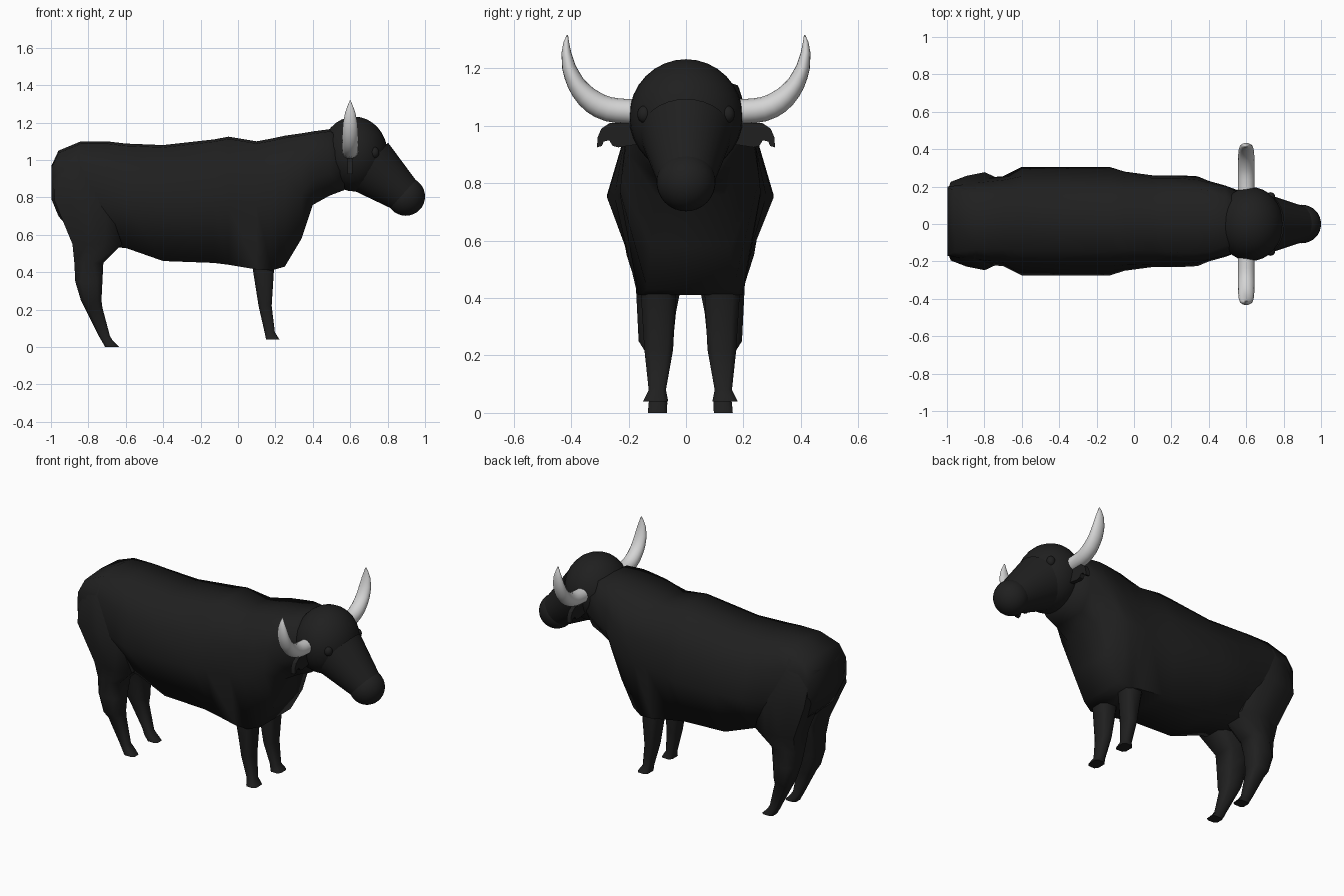
import bpy, bmesh, math
from mathutils import Vector, Matrix

BODY_Y = 0.015  # the body sits slightly off the head's centre line


def material(name, rgb):
    m = bpy.data.materials.new(name)
    m.diffuse_color = (*rgb, 1)
    return m


black = material("black_hide", (0.014, 0.014, 0.014))
ivory = material("pale_grey_horn", (0.66, 0.66, 0.66))


def finish(name, bm, mat, angle=50):
    bmesh.ops.recalc_face_normals(bm, faces=bm.faces)
    me = bpy.data.meshes.new(name)
    bm.to_mesh(me)
    bm.free()
    ob = bpy.data.objects.new(name, me)
    bpy.context.collection.objects.link(ob)
    me.materials.append(mat)
    bpy.ops.object.select_all(action='DESELECT')
    ob.select_set(True)
    bpy.context.view_layer.objects.active = ob
    bpy.ops.object.shade_smooth_by_angle(angle=math.radians(angle))
    return ob


def loft(name, rings, mat, angle=50):
    """Skin a list of equal-length point rings and cap both ends."""
    bm = bmesh.new()
    loops = [[bm.verts.new(p) for p in r] for r in rings]
    n = len(loops[0])
    for a, b in zip(loops, loops[1:]):
        for i in range(n):
            j = (i + 1) % n
            bm.faces.new((a[i], a[j], b[j], b[i]))
    bm.faces.new(loops[0])
    bm.faces.new(loops[-1])
    return finish(name, bm, mat, angle)


def ball(name, centre, size, mat, seg=32):
    bm = bmesh.new()
    bmesh.ops.create_uvsphere(bm, u_segments=seg, v_segments=seg // 2, radius=1,
                              matrix=Matrix.Translation(centre) @ Matrix.Diagonal((*size, 1)))
    return finish(name, bm, mat)


# Torso: x, bottom z, bottom w, middle z, middle w, shoulder z, shoulder w, top z, top w
stations = [
    (-.997, .79, .13, .84, .185, .92, .185, .97, .18),
    (-.96, .70, .11, .83, .19, .98, .19, 1.05, .165),
    (-.84, .56, .12, .80, .23, .98, .205, 1.10, .15),
    (-.70, .535, .13, .76, .24, .95, .22, 1.10, .15),
    (-.60, .53, .15, .76, .29, .93, .24, 1.088, .16),
    (-.40, .46, .17, .75, .29, .92, .24, 1.08, .16),
    (-.13, .45, .17, .75, .29, .92, .24, 1.11, .16),
    (-.05, .44, .175, .755, .265, .92, .235, 1.125, .15),
    (.10, .415, .185, .76, .245, .92, .23, 1.10, .16),
    (.18, .41, .18, .76, .245, .92, .23, 1.115, .165),
    (.25, .43, .15, .77, .245, .92, .23, 1.13, .17),
    (.34, .58, .14, .82, .24, .97, .22, 1.143, .17),
    (.40, .76, .12, .90, .215, 1.02, .205, 1.153, .165),
    (.49, .81, .11, .93, .19, 1.05, .185, 1.165, .13),
    (.57, .84, .10, .95, .16, 1.05, .15, 1.13, .08),
]
rings = []
for x, *s in stations:
    half = [(s[1], s[0]), (s[3], s[2]), (s[5], s[4]), (s[7], s[6] - .012)]
    section = half + [(0, s[6])] + [(-y, z) for y, z in reversed(half)]
    rings.append([(x, y + BODY_Y, z) for y, z in section])
loft("torso", rings, black, 75)

# Legs: z, rear x, front x, inner y, outer y
hind = [
    (1.08, -.85, -.80, .03, .14), (1.04, -.955, -.79, .005, .175),
    (.97, -.995, -.77, .002, .21), (.78, -.98, -.70, .002, .262),
    (.55, -.885, -.62, .008, .222), (.45, -.875, -.72, .03, .19),
    (.35, -.87, -.725, .05, .185), (.25, -.84, -.73, .06, .18),
    (.21, -.82, -.725, .07, .155), (.06, -.745, -.685, .09, .14),
    (.035, -.73, -.67, .08, .145), (.0, -.71, -.635, .082, .148),
]
fore = [
    (.52, .06, .22, .05, .17), (.41, .08, .192, .05, .172),
    (.22, .11, .18, .06, .16), (.08, .142, .197, .085, .145),
    (.04, .15, .222, .077, .165),
]
slim = [(1, .6), (.6, 1), (-.6, 1), (-1, .6), (-1, -.6), (-.6, -1), (.6, -1), (1, -.6)]
thigh = [(1, .65), (.3, 1), (-.4, .85), (-1, .6), (-1, -.8), (-.85, -1), (.7, -1), (1, -.7)]


def leg(name, rows, upper, side):
    rings = []
    for z, x0, x1, y0, y1 in rows:
        cx, cy, rx, ry = (x0 + x1) / 2, (y0 + y1) / 2, (x1 - x0) / 2, (y1 - y0) / 2
        shape = upper if z > .4 else slim
        rings.append([(cx + rx * u, BODY_Y + side * (cy + ry * v), z) for u, v in shape])
    loft(name, rings, black, 60)


# Horn: y, z, radius, x radius along a curve
horn = [(.15, 1.047, .045, .045), (.20, 1.05, .043, .045), (.24, 1.053, .043, .045),
        (.27, 1.058, .043, .045), (.30, 1.069, .042, .045), (.325, 1.084, .041, .045),
        (.347, 1.102, .038, .044), (.367, 1.124, .035, .043), (.384, 1.148, .031, .042),
        (.397, 1.176, .028, .040), (.408, 1.205, .024, .037), (.417, 1.255, .017, .027),
        (.417, 1.29, .010, .014), (.413, 1.317, .002, .003)]
ear = [(.17, 1.01), (.265, 1.01), (.295, .99), (.308, .96), (.310, .925), (.293, .93),
       (.287, .945), (.268, .95), (.255, .93), (.235, .925), (.17, .935)]

for side, label in ((-1, "right"), (1, "left")):
    leg("hind_leg_" + label, hind, thigh, side)
    leg("front_leg_" + label, fore, slim, side)

    rings = []
    for i, (y, z, r, rx) in enumerate(horn):
        a, b = horn[max(i - 1, 0)], horn[min(i + 1, len(horn) - 1)]
        t = Vector((b[0] - a[0], b[1] - a[1])).normalized()
        ring = []
        for k in range(16):
            c, s = rx * math.cos(k * math.tau / 16), r * math.sin(k * math.tau / 16)
            ring.append((.60 + c, side * (y - t.y * s), z + t.x * s))
        rings.append(ring)
    loft("horn_" + label, rings, ivory)

    loft("ear_" + label, [[(x, side * y, z) for y, z in ear] for x in (.585, .612)], black, 30)
    ball("eye_" + label, (.73, side * .145, 1.04), (.025, .025, .03), black, 16)

# Head, tapered snout and nose
ball("head", (.622, 0, 1.032), (.178, .198, .2), black)
p0, p1 = Vector((.70, 0, .97)), Vector((.892, 0, .812))
axis = (p1 - p0).normalized()
up = Vector((0, 1, 0)).cross(axis)
rings = []
for p, r in ((p0, .16), (p1, .098)):
    rings.append([p + r * (math.cos(a) * Vector((0, 1, 0)) + math.sin(a) * up)
                  for a in (k * math.tau / 32 for k in range(32))])
loft("snout", rings, black)
ball("nose", (.897, 0, .805), (.103, .103, .103), black)
